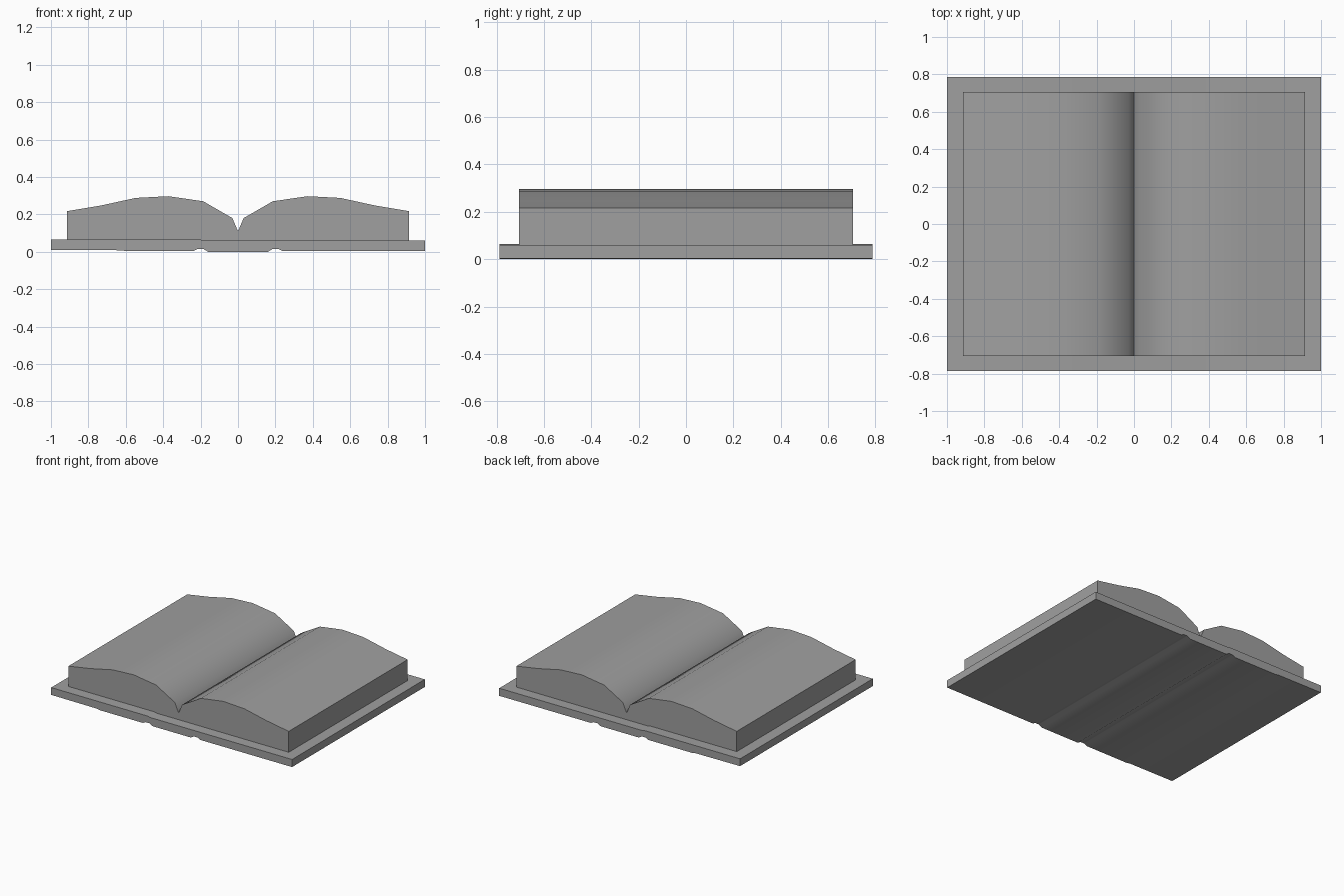
import bpy, bmesh, math

cube = bpy.data.objects.get("Cube")
if cube:
    bpy.data.objects.remove(cube, do_unlink=True)

grey = bpy.data.materials.new("book grey")
grey.use_nodes = True
colour = (0.35, 0.35, 0.35, 1)
grey.diffuse_color = colour
grey.node_tree.nodes["Principled BSDF"].inputs["Base Color"].default_value = colour


def extrude_profile(name, profile, half_depth):
    """Extrude an x-z outline along y, centred on y = 0."""
    bm = bmesh.new()
    face = bm.faces.new([bm.verts.new((x, -half_depth, z)) for x, z in profile])
    swept = bmesh.ops.extrude_face_region(bm, geom=[face], use_keep_orig=True)
    back = [v for v in swept["geom"] if isinstance(v, bmesh.types.BMVert)]
    bmesh.ops.translate(bm, verts=back, vec=(0, 2 * half_depth, 0))
    bmesh.ops.recalc_face_normals(bm, faces=bm.faces)
    mesh = bpy.data.meshes.new(name)
    bm.to_mesh(mesh)
    bm.free()
    mesh.materials.append(grey)
    obj = bpy.data.objects.new(name, mesh)
    bpy.context.collection.objects.link(obj)
    bpy.ops.object.select_all(action='DESELECT')
    obj.select_set(True)
    bpy.context.view_layer.objects.active = obj
    bpy.ops.object.shade_smooth_by_angle(angle=math.radians(50))
    return obj


# Cover: flat board with two hinge grooves beneath the spine
cover = [(-1, 0.065), (-1, 0.01), (-0.62, 0.008), (-0.6, 0.003),
         (-0.24, 0.003), (-0.215, 0.015), (-0.185, 0.015), (-0.16, 0),
         (0.16, 0), (0.185, 0.015), (0.215, 0.015), (0.24, 0.003),
         (1, 0.003), (1, 0.06), (-0.18, 0.06), (-0.2, 0.065)]
extrude_profile("cover", cover, 0.787)

# Pages: two bowed halves meeting in the gutter
half = [(0.03, 0.18), (0.186, 0.27), (0.372, 0.297), (0.547, 0.288),
        (0.73, 0.248), (0.915, 0.217), (0.915, 0.055)]
pages = [(0, 0.11)] + half + [(-x, z) for x, z in reversed(half)]
extrude_profile("pages", pages, 0.705)
